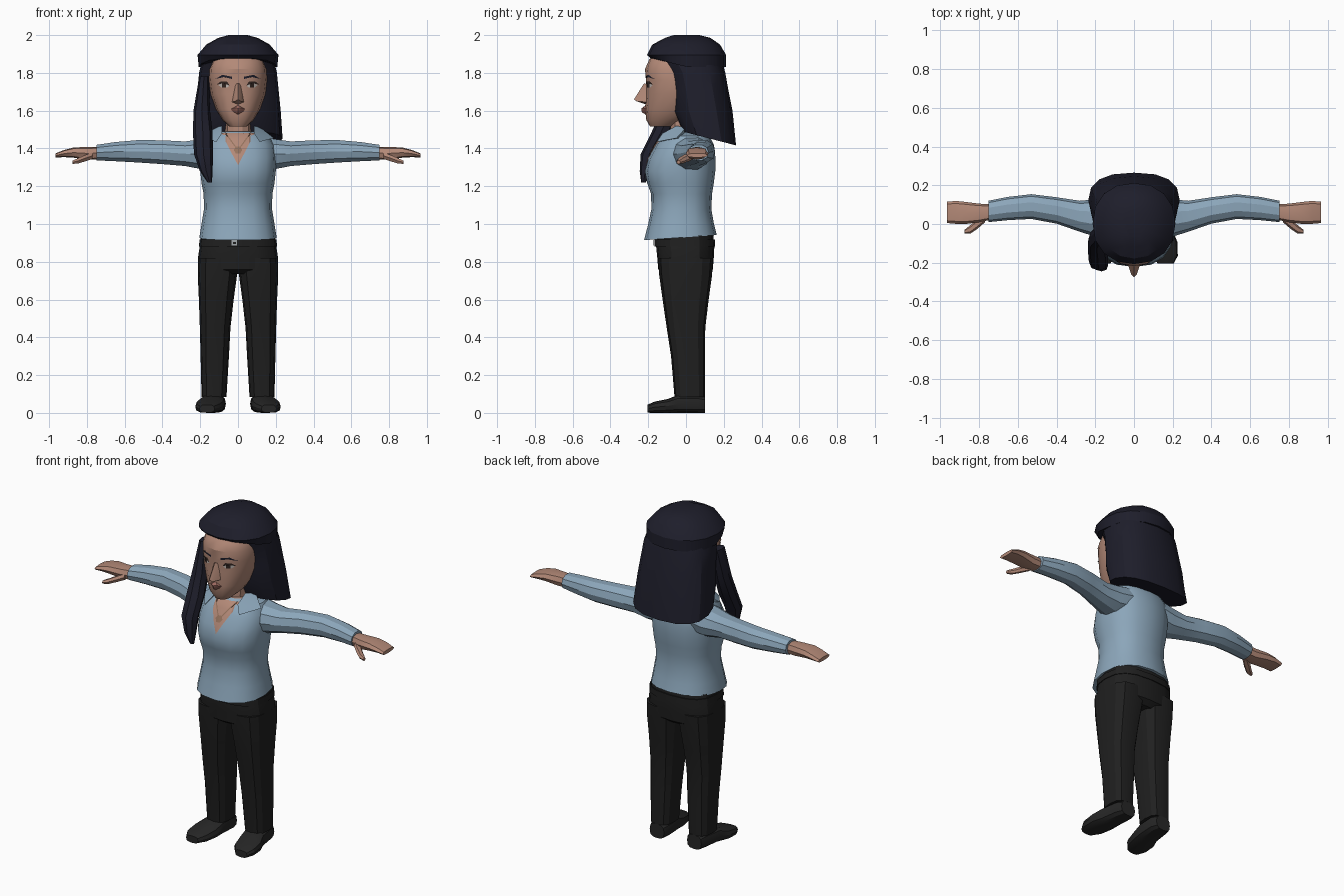
import bpy, bmesh, math
from mathutils import Vector
from mathutils.bvhtree import BVHTree

if "Cube" in bpy.data.objects:
    bpy.data.objects.remove(bpy.data.objects["Cube"], do_unlink=True)


def material(name, r, g, b):
    m = bpy.data.materials.new(name)
    m.use_nodes = True
    m.diffuse_color = (r, g, b, 1)
    bsdf = next(n for n in m.node_tree.nodes if n.type == 'BSDF_PRINCIPLED')
    bsdf.inputs["Base Color"].default_value = (r, g, b, 1)
    bsdf.inputs["Roughness"].default_value = 0.8
    return m


SKIN = material("skin", .45, .25, .185)
HAIR = material("dark_hair", .013, .013, .024)
SHIRT = material("blue_shirt", .26, .38, .49)
PANTS = material("black_trousers", .014, .014, .014)
SHOE = material("shoe_leather", .019, .019, .019)
LIPS = material("lips", .33, .14, .115)
DARK = material("eye_dark", .03, .018, .015)
WHITE = material("eye_white", .5, .46, .43)
METAL = material("buckle_metal", .35, .38, .4)
CHAIN = material("necklace", .3, .17, .11)
parts = []


def finish(name, bm, mats):
    mesh = bpy.data.meshes.new(name)
    bm.to_mesh(mesh)
    bm.free()
    for m in mats:
        mesh.materials.append(m)
    ob = bpy.data.objects.new(name, mesh)
    bpy.context.collection.objects.link(ob)
    parts.append(ob)
    return ob


def loft(name, rings, mat, axis='z', sides=12, power=2.2, s=1, bend=None):
    """Closed tube through rings of (position, centre a, centre b, radius a, radius b)."""
    bm = bmesh.new()
    loops = []
    for i, (p, ca, cb, ra, rb) in enumerate(rings):
        loop = []
        for k in range(sides):
            t = 2 * math.pi * k / sides
            c, d = math.cos(t), math.sin(t)
            a = ca + ra * math.copysign(abs(c) ** (2 / power), c)
            b = cb + rb * math.copysign(abs(d) ** (2 / power), d)
            co = Vector({'x': (p, a, b), 'y': (a, p, b), 'z': (a, b, p)}[axis])
            if bend:
                bend(i, co)
            co.x *= s
            loop.append(bm.verts.new(co))
        loops.append(loop)
    for lo, hi in zip(loops, loops[1:]):
        for k in range(sides):
            n = (k + 1) % sides
            bm.faces.new((lo[k], lo[n], hi[n], hi[k]))
    bm.faces.new(loops[0])
    bm.faces.new(loops[-1])
    bmesh.ops.recalc_face_normals(bm, faces=bm.faces)
    return finish(name, bm, [mat])


def body(rings):
    """Turn (z, half width, front y, back y) into centred rings."""
    return [(z, 0, (f + b) / 2, w, (b - f) / 2) for z, w, f, b in rings]


def hull(name, points, mat, s=1):
    bm = bmesh.new()
    for x, y, z in points:
        bm.verts.new((x * s, y, z))
    bmesh.ops.convex_hull(bm, input=bm.verts)
    bmesh.ops.recalc_face_normals(bm, faces=bm.faces)
    return finish(name, bm, [mat])


def decal(name, target, outline, mat, lift=.004, s=1):
    """Thin painted shape laid on the front of a part."""
    tree = BVHTree.FromPolygons([v.co for v in target.data.vertices],
                                [p.vertices for p in target.data.polygons])
    bm = bmesh.new()
    bm.faces.new([bm.verts.new((x * s, -1, z)) for x, z in outline])
    bmesh.ops.poke(bm, faces=bm.faces)
    bmesh.ops.subdivide_edges(bm, edges=bm.edges, cuts=2, use_grid_fill=True)
    for v in bm.verts:
        hit, normal, _, _ = tree.ray_cast(v.co, Vector((0, 1, 0)))
        if hit:
            v.co = hit + normal * lift
    bm.normal_update()
    bmesh.ops.reverse_faces(bm, faces=[f for f in bm.faces if f.normal.y > 0])
    return finish(name, bm, [mat])


# Head, neck and nose
head = loft("head", body([
    (1.515, .045, -.19, -.08), (1.55, .082, -.21, 0), (1.61, .118, -.217, .1),
    (1.69, .146, -.212, .12), (1.76, .155, -.212, .12), (1.82, .152, -.217, .1),
    (1.87, .135, -.195, .08), (1.92, .09, -.14, .06)]), SKIN, sides=16, power=2.3)
loft("neck", body([(1.42, .08, -.08, .06), (1.5, .068, -.085, .05), (1.58, .07, -.08, .05)]),
     SKIN, sides=10)
hull("nose", [(0, -.222, 1.745), (0, -.275, 1.66), (.034, -.2, 1.645), (-.034, -.2, 1.645),
              (.014, -.262, 1.65), (-.014, -.262, 1.65), (0, -.21, 1.632),
              (.014, -.205, 1.74), (-.014, -.205, 1.74)], SKIN)
hull("mouth", [(.05, -.195, 1.603), (-.05, -.195, 1.603), (0, -.236, 1.612),
               (0, -.234, 1.592), (.02, -.228, 1.615), (-.02, -.228, 1.615),
               (0, -.212, 1.578), (0, -.212, 1.63)], LIPS)

# Eyes and brows
for s, side in ((1, "left"), (-1, "right")):
    decal(side + "_eye_white", head, [(.045, 1.73), (.06, 1.722), (.085, 1.722), (.102, 1.735),
                                     (.085, 1.745), (.06, 1.745)], WHITE, .003, s)
    decal(side + "_iris", head, [(.063, 1.723), (.083, 1.723), (.083, 1.745), (.063, 1.745)],
          DARK, .005, s)
    decal(side + "_lashes", head, [(.042, 1.732), (.06, 1.743), (.085, 1.743), (.11, 1.738),
                                  (.088, 1.755), (.058, 1.755)], DARK, .006, s)
    decal(side + "_brow", head, [(.03, 1.768), (.08, 1.781), (.118, 1.768), (.08, 1.79),
                                 (.032, 1.78)], HAIR, .004, s)


# Hair: crown with raised front hairline, long drape, one forward lock
def hairline(i, co):
    if i == 0 and co.y < 0:
        co.z += .045 * min(1, -co.y / .16)
    if i > 2 and abs(co.x) < .01 and co.y < 0:
        co.z -= .012


def hem_slope(i, co):
    if i == 0:
        co.z -= .26 * co.y


loft("hair_crown", body([
    (1.83, .208, -.185, .212), (1.895, .214, -.207, .212), (1.95, .168, -.178, .18),
    (1.985, .105, -.12, .13), (2.0, .05, -.07, .07)]), HAIR, sides=16, bend=hairline)
loft("hair_drape", body([
    (1.485, .236, -.02, .265), (1.6, .226, -.07, .246), (1.7, .216, -.08, .226),
    (1.8, .206, -.1, .208), (1.87, .19, -.14, .19)]), HAIR, sides=16, power=2.5, bend=hem_slope)
loft("front_lock", [
    (1.78, -.18, -.05, .025, .05), (1.6, -.192, -.08, .044, .05), (1.48, -.186, -.135, .052, .05),
    (1.37, -.183, -.195, .05, .045), (1.28, -.168, -.215, .034, .03),
    (1.22, -.15, -.225, .012, .012)], HAIR, sides=8)

# Shirt body
shirt = loft("shirt", body([
    (.93, .205, -.222, .163), (1.0, .193, -.2, .148), (1.08, .18, -.183, .134),
    (1.16, .182, -.185, .138), (1.215, .193, -.205, .147), (1.28, .2, -.218, .155),
    (1.35, .203, -.198, .156), (1.42, .195, -.16, .148), (1.465, .165, -.13, .125),
    (1.49, .09, -.095, .08)]), SHIRT, sides=16, power=2.35,
    bend=lambda i, co: setattr(co, "z", co.z + .07 * co.y) if i == 0 else None)
shirt.data.materials.append(SKIN)
for face in shirt.data.polygons:
    if face.center.z > 1.485:
        face.material_index = 1

# Open neckline and necklace
decal("neckline", shirt, [(-.088, 1.478), (0, 1.31), (.088, 1.478)], SKIN)
decal("pendant", shirt, [(.022 * math.cos(k * math.pi / 3), 1.388 + .02 * math.sin(k * math.pi / 3))
                         for k in range(6)], CHAIN, .008)
for s, side in ((1, "left"), (-1, "right")):
    decal(side + "_chain", shirt, [(.062, 1.478), (.07, 1.478), (.012, 1.4), (.005, 1.4)],
          CHAIN, .006, s)
    hull(side + "_collar", [(.085, -.05, 1.52), (.12, 0, 1.51), (.19, -.05, 1.455),
                            (.115, -.155, 1.435), (.085, -.125, 1.48), (.12, -.02, 1.45)], SHIRT, s)

    # Arm and hand
    loft(side + "_sleeve", [
        (.1, .03, 1.385, .1, .088), (.19, .03, 1.37, .098, .084), (.28, .04, 1.372, .08, .068),
        (.4, .07, 1.38, .068, .066), (.53, .09, 1.385, .064, .062), (.65, .08, 1.383, .06, .053),
        (.75, .065, 1.378, .055, .043)], SHIRT, 'x', sides=10, s=s)
    loft(side + "_hand", [
        (.74, .062, 1.375, .04, .034), (.8, .057, 1.374, .048, .034), (.87, .057, 1.378, .057, .027),
        (.92, .06, 1.373, .059, .019), (.965, .06, 1.363, .055, .011)], SKIN, 'x', sides=8,
        power=2.8, s=s)
    loft(side + "_thumb", [
        (.77, .03, 1.362, .022, .02), (.81, .0, 1.348, .026, .019), (.845, -.028, 1.335, .022, .016),
        (.875, -.04, 1.327, .01, .01)], SKIN, 'x', sides=6, s=s)

    # Trouser leg and shoe
    loft(side + "_leg", [
        (.085, .127, .02, .066, .081), (.3, .123, .011, .075, .09), (.45, .121, .0, .081, .102),
        (.6, .115, -.002, .092, .122), (.73, .109, -.002, .104, .14), (.82, .106, -.002, .105, .146)],
        PANTS, sides=12, power=2.8, s=s)
    loft(side + "_shoe", [
        (.1, .125, .043, .048, .043), (.06, .126, .048, .062, .048), (-.04, .136, .048, .067, .048),
        (-.095, .149, .037, .076, .037), (-.165, .158, .03, .068, .03),
        (-.205, .164, .022, .04, .021)], SHOE, 'y', sides=12, power=2.8, s=s)

# Hips, belt and buckle
loft("hips", body([
    (.735, .15, -.11, .11), (.76, .205, -.147, .142), (.82, .212, -.152, .147),
    (.88, .203, -.158, .15), (.94, .195, -.155, .145)]), PANTS, sides=16, power=2.7)
belt = loft("belt", body([(.882, .207, -.166, .154), (.918, .203, -.166, .153)]), PANTS,
            sides=16, power=2.7)
decal("buckle", belt, [(-.035, .885), (-.005, .885), (-.005, .915), (-.035, .915)], METAL, .006)
decal("buckle_slot", belt, [(-.026, .894), (-.01, .894), (-.01, .906), (-.026, .906)], PANTS, .008)

# Soft shading with kept edges
bpy.ops.object.select_all(action='DESELECT')
for ob in parts:
    ob.select_set(True)
bpy.context.view_layer.objects.active = parts[0]
bpy.ops.object.shade_smooth_by_angle(angle=math.radians(28))
